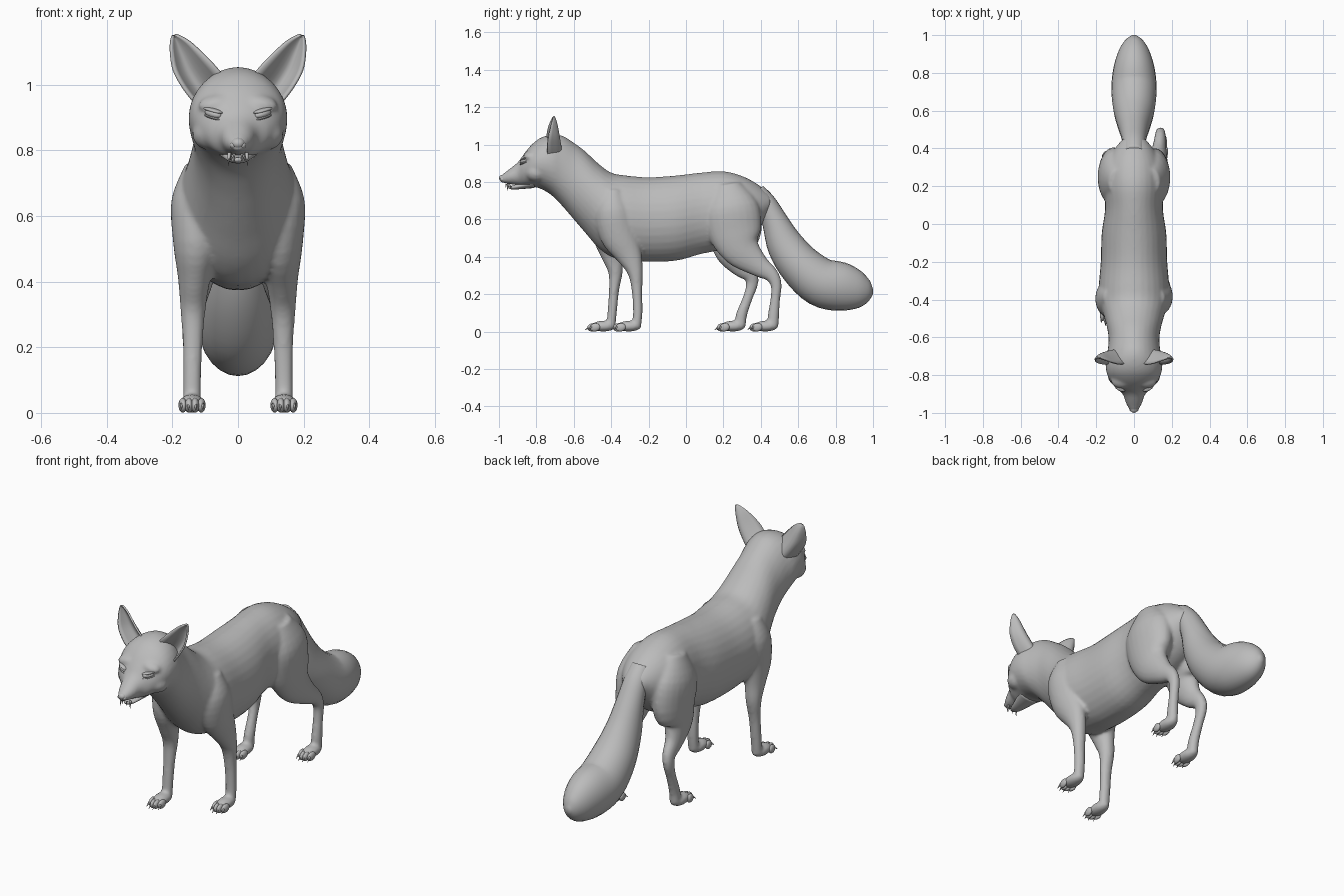
import bpy, bmesh, math
from mathutils import Vector, Matrix, Euler

cube = bpy.data.objects.get("Cube")
if cube:
    bpy.data.objects.remove(cube, do_unlink=True)

# One plain colour for the whole animal
grey = bpy.data.materials.new("plain grey")
grey.use_nodes = True
grey.diffuse_color = (0.5, 0.5, 0.5, 1)
for node in grey.node_tree.nodes:
    if node.type == 'BSDF_PRINCIPLED':
        node.inputs["Base Color"].default_value = grey.diffuse_color
        node.inputs["Roughness"].default_value = 0.7


def finish(name, bm):
    bmesh.ops.recalc_face_normals(bm, faces=bm.faces)
    mesh = bpy.data.meshes.new(name)
    bm.to_mesh(mesh)
    bm.free()
    mesh.materials.append(grey)
    mesh.shade_smooth()
    obj = bpy.data.objects.new(name, mesh)
    bpy.context.collection.objects.link(obj)
    return obj


def refine(rows, steps=4):
    """Catmull-Rom interpolation through rows of numbers."""
    out = []
    for i in range(len(rows) - 1):
        p0, p1 = rows[max(i - 1, 0)], rows[i]
        p2, p3 = rows[i + 1], rows[min(i + 2, len(rows) - 1)]
        for k in range(steps):
            t = k / steps
            out.append([b + 0.5 * t * (c - a + t * (2 * a - 5 * b + 4 * c - d + t * (3 * (b - c) + d - a)))
                        for a, b, c, d in zip(p0, p1, p2, p3)])
    return out + [list(rows[-1])]


def loft(bm, rows, upright=False, sides=24):
    """Closed tube; each row is x, y, z, half width, half depth."""
    rows = refine(rows)
    rings = []
    for i, (x, y, z, rx, rn) in enumerate(rows):
        a, b = rows[max(i - 1, 0)], rows[min(i + 1, len(rows) - 1)]
        n = Vector((0, a[2] - b[2], b[1] - a[1])).normalized()
        if upright:
            n = Vector((0, 0, 1))
        rings.append([bm.verts.new(Vector((x + rx * math.cos(t), y, z)) + n * rn * math.sin(t))
                      for t in (math.tau * k / sides for k in range(sides))])
    for r, s in zip(rings, rings[1:]):
        for k in range(sides):
            j = (k + 1) % sides
            bm.faces.new((r[k], r[j], s[j], s[k]))
    bm.faces.new(rings[0])
    bm.faces.new(rings[-1])


def ball(bm, loc, size, rot=(0, 0, 0)):
    bmesh.ops.create_uvsphere(bm, u_segments=16, v_segments=10, radius=1,
                              matrix=Matrix.LocRotScale(Vector(loc), Euler(rot), Vector(size)))


def spike(bm, base, tip, radius):
    base, tip = Vector(base), Vector(tip)
    d = tip - base
    m = Matrix.Translation((base + tip) / 2) @ d.to_track_quat('Z', 'Y').to_matrix().to_4x4()
    bmesh.ops.create_cone(bm, cap_ends=True, segments=8, radius1=radius, radius2=radius * 0.1,
                          depth=d.length, matrix=m)


# Torso, neck and head: y, bottom, top, half width
spine = [(-.995, .80, .83, .018), (-.95, .79, .865, .042), (-.90, .782, .905, .06),
         (-.87, .775, .945, .095), (-.83, .775, .995, .127), (-.78, .765, 1.035, .147),
         (-.72, .73, 1.053, .15), (-.66, .67, 1.047, .138), (-.60, .60, 1.01, .135),
         (-.54, .53, .965, .145), (-.47, .45, .90, .165), (-.40, .40, .85, .186),
         (-.32, .385, .835, .186), (-.20, .373, .825, .176), (-.05, .38, .835, .171),
         (.08, .415, .85, .153), (.2, .44, .857, .158), (.3, .48, .832, .15),
         (.38, .54, .79, .115), (.45, .64, .735, .06)]
body = bmesh.new()
loft(body, [(0, y, (b + t) / 2, w, (t - b) / 2) for y, b, t, w in spine], upright=True, sides=32)

# Legs: upper part is shared, the stride differs on each side
shoulder = [(.11, -.39, .76, .05, .05), (.118, -.39, .65, .085, .10)]
haunch = [(.085, .22, .79, .05, .07), (.102, .24, .67, .086, .145), (.11, .26, .54, .078, .145)]
legs = {
    (1, "front"): shoulder + [(.125, -.36, .52, .073, .10), (.133, -.305, .41, .05, .07),
                              (.137, -.272, .32, .039, .042), (.138, -.262, .22, .031, .028),
                              (.14, -.258, .1, .028, .025), (.14, -.265, .03, .028, .025)],
    (-1, "front"): shoulder + [(.125, -.41, .52, .073, .09), (.133, -.395, .41, .05, .06),
                               (.137, -.377, .32, .039, .039), (.138, -.385, .22, .031, .027),
                               (.14, -.395, .1, .028, .025), (.14, -.402, .03, .028, .025)],
    (1, "rear"): haunch + [(.122, .295, .44, .06, .105), (.132, .385, .355, .04, .062),
                           (.138, .455, .305, .03, .04), (.14, .482, .25, .026, .03),
                           (.14, .478, .18, .024, .026), (.14, .468, .09, .026, .03),
                           (.14, .465, .03, .027, .03)],
    (-1, "rear"): haunch + [(.122, .245, .44, .06, .10), (.132, .29, .355, .04, .062),
                            (.14, .345, .30, .03, .04), (.145, .352, .25, .026, .032),
                            (.143, .33, .18, .024, .026), (.14, .297, .09, .026, .03),
                            (.14, .29, .03, .027, .03)],
}
toes, claws = bmesh.new(), bmesh.new()
for (side, end), rows in legs.items():
    loft(body, [(side * r[0], *r[1:]) for r in rows])
    x, y = side * rows[-1][0], rows[-1][1]
    ball(body, (x, y - .04, .029), (.038, .068, .029))
    for k in (-1.5, -.5, .5, 1.5):
        ty = y - .098 + (.014 if abs(k) > 1 else 0)
        ball(toes, (x + k * .019, ty, .023), (.0125, .028, .022), (.2, 0, -k * .08))
        spike(claws, (x + k * .021, ty - .018, .026), (x + k * .023, ty - .04, .008), .006)

# Brows and cheeks give the face its planes
for s in (1, -1):
    ball(body, (s * .072, -.838, .945), (.05, .035, .022), (.5, s * .25, 0))
    ball(body, (s * .085, -.80, .85), (.055, .06, .05))

body = finish("body", body)
remesh = body.modifiers.new("merge", 'REMESH')
remesh.mode = 'VOXEL'
remesh.voxel_size = 0.009
remesh.use_smooth_shade = True
relax = body.modifiers.new("relax", 'SMOOTH')
relax.factor = 0.5
relax.iterations = 5
finish("toes", toes)
finish("claws", claws)

# Bushy tail
bm = bmesh.new()
loft(bm, [(0, .38, .755, .05, .04), (0, .425, .69, .06, .055), (0, .475, .59, .07, .07),
          (0, .53, .465, .088, .098), (0, .61, .355, .11, .115), (0, .72, .265, .12, .13),
          (0, .83, .24, .108, .13), (0, .92, .222, .08, .102), (0, .975, .215, .045, .06),
          (0, 1.0, .213, .01, .012)])
finish("tail", bm)

# Cupped ears: inner x, inner z, outer x, outer z, front y, depth
ear_rows = refine([(.045, 1.025, .13, .945, -.74, .075), (.075, 1.06, .165, .99, -.742, .07),
                   (.108, 1.094, .195, 1.045, -.735, .055), (.145, 1.128, .204, 1.1, -.722, .032),
                   (.172, 1.145, .203, 1.135, -.713, .014), (.19, 1.152, .198, 1.15, -.709, .003)])
bm = bmesh.new()
for s in (1, -1):
    grid = []
    for xi, zi, xo, zo, y, depth in ear_rows:
        grid.append([bm.verts.new((s * (xi + (xo - xi) * u), y + depth * math.sin(math.pi * u),
                                   zi + (zo - zi) * u - .4 * depth * math.sin(math.pi * u)))
                     for u in (k / 10 for k in range(11))])
    for r, q in zip(grid, grid[1:]):
        for k in range(10):
            bm.faces.new((r[k], r[k + 1], q[k + 1], q[k]))
ears = finish("ears", bm)
shell = ears.modifiers.new("thickness", 'SOLIDIFY')
shell.thickness = 0.009
shell.offset = 0

# Eyes, with a lid above and below each
eyes, lids = bmesh.new(), bmesh.new()
for s in (1, -1):
    tilt = (0, -s * .25, s * .6)
    ball(eyes, (s * .075, -.866, .911), (.03, .017, .013), tilt)
    ball(lids, (s * .076, -.863, .922), (.036, .019, .007), tilt)
    ball(lids, (s * .075, -.866, .900), (.033, .017, .005), tilt)
finish("eyes", eyes)
finish("eyelids", lids)

# Nose pad with nostril wings
bm = bmesh.new()
ball(bm, (0, -.977, .821), (.022, .023, .018))
for s in (1, -1):
    ball(bm, (s * .014, -.978, .815), (.011, .016, .011))
finish("nose", bm)

# Lower jaw and teeth
bm = bmesh.new()
loft(bm, [(0, -.95, .772, .012, .006), (0, -.925, .771, .028, .011), (0, -.87, .783, .046, .02),
          (0, -.81, .80, .065, .032)], upright=True, sides=16)
finish("lower_jaw", bm)
bm = bmesh.new()
for s in (1, -1):
    spike(bm, (s * .026, -.95, .792), (s * .03, -.957, .752), .006)
    spike(bm, (s * .012, -.96, .79), (s * .012, -.966, .766), .004)
    spike(bm, (s * .02, -.935, .772), (s * .023, -.948, .796), .005)
finish("teeth", bm)
